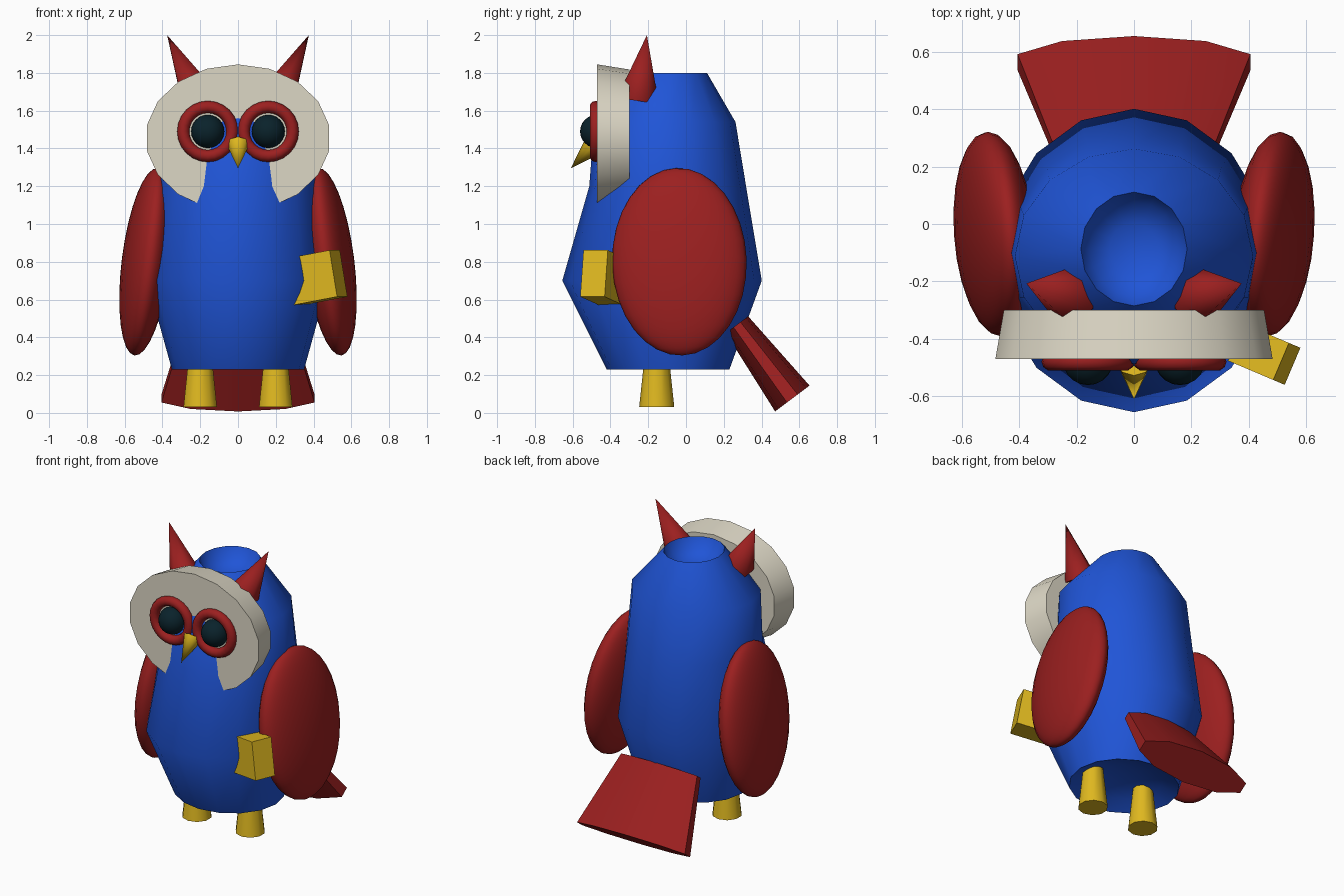
import bpy, bmesh, math
from mathutils import Vector, Matrix

if "Cube" in bpy.data.objects:
    bpy.data.objects.remove(bpy.data.objects["Cube"])


def mat(name, rgb):
    m = bpy.data.materials.new(name)
    m.diffuse_color = (*rgb, 1)
    m.use_nodes = True
    m.node_tree.nodes["Principled BSDF"].inputs["Base Color"].default_value = m.diffuse_color
    return m


BLUE = mat("blue", (0.014, 0.09, 0.68))
RED = mat("red", (0.33, 0.014, 0.014))
YELLOW = mat("yellow", (0.74, 0.48, 0.014))
CREAM = mat("cream", (0.72, 0.68, 0.56))
DARK = mat("dark_teal", (0.003, 0.016, 0.024))


def finish(ob, name, material, angle=35):
    ob.name = name
    ob.data.materials.append(material)
    bpy.ops.object.select_all(action='DESELECT')
    ob.select_set(True)
    bpy.context.view_layer.objects.active = ob
    bpy.ops.object.shade_smooth_by_angle(angle=math.radians(angle))
    return ob


def loft(name, rings, sides, material, matrix=None, angle=35):
    """Rings are (z, centre_y, radius_x, radius_y); a vertex lies on the -y side."""
    bm = bmesh.new()
    loops = []
    for z, cy, rx, ry in rings:
        if rx == 0:
            loops.append([bm.verts.new((0, cy, z))] * sides)
            continue
        loops.append([bm.verts.new((rx * math.sin(2 * math.pi * i / sides),
                                    cy - ry * math.cos(2 * math.pi * i / sides), z))
                      for i in range(sides)])
    for a, b in zip(loops, loops[1:]):
        for i in range(sides):
            j = (i + 1) % sides
            bm.faces.new(list(dict.fromkeys((a[i], a[j], b[j], b[i]))))
    for loop in (loops[0], loops[-1]):
        if loop[0] is not loop[1]:
            bm.faces.new(loop)
    if matrix:
        bm.transform(matrix)
    bmesh.ops.recalc_face_normals(bm, faces=bm.faces)
    me = bpy.data.meshes.new(name)
    bm.to_mesh(me)
    bm.free()
    ob = bpy.data.objects.new(name, me)
    bpy.context.collection.objects.link(ob)
    return finish(ob, name, material, angle)


def along(start, end):
    """Matrix that takes local z to the line from start to end; local x stays sideways."""
    start, z = Vector(start), (Vector(end) - Vector(start)).normalized()
    y = z.cross(Vector((1, 0, 0))).normalized()
    x = y.cross(z)
    return Matrix.Translation(start) @ Matrix((x, y, z)).transposed().to_4x4()


def cone(name, start, end, r0, r1, sides, material, angle=35):
    length = (Vector(end) - Vector(start)).length
    loft(name, [(0, 0, *r0), (length, 0, *r1)], sides, material, along(start, end), angle)


# Body with dished top and bottom
loft("body", [(0.32, -0.10, 0, 0), (0.31, -0.10, 0.13, 0.12), (0.28, -0.10, 0.25, 0.23),
              (0.23, -0.095, 0.35, 0.325), (0.70, -0.127, 0.48, 0.528),
              (1.20, -0.097, 0.43, 0.415), (1.54, -0.112, 0.415, 0.374),
              (1.80, -0.087, 0.185, 0.198), (1.73, -0.087, 0.155, 0.165),
              (1.69, -0.087, 0.085, 0.09), (1.68, -0.087, 0, 0)], 16, BLUE, angle=65)

# Face disc, wider at the front
loft("face_disc", [(0, 0, 0.49, 0.39), (0.17, 0, 0.46, 0.363)], 18, CREAM,
     Matrix.Translation((0, -0.47, 1.455)) @ Matrix.Rotation(math.radians(-90), 4, 'X'))

# Beak
cone("beak", (0, -0.485, 1.42), (0, -0.61, 1.295), (0.06, 0.06), (0, 0), 8, YELLOW, 50)

# Tail: flattened flaring cone
cone("tail", (0, 0.27, 0.467), (0, 0.563, 0.076), (0.30, 0.074), (0.426, 0.114), 10, RED, 65)

for s, side in ((-1, "left"), (1, "right")):
    # Wings
    bpy.ops.mesh.primitive_uv_sphere_add(segments=24, ring_count=16, location=(s * 0.486, -0.035, 0.80),
                                         rotation=(math.radians(2.5), s * math.radians(-7),
                                                   s * math.radians(-4)))
    wing = bpy.context.object
    wing.scale = (0.128, 0.357, 0.5)
    finish(wing, side + "_wing", RED)

    # Eye rims and eyes
    bpy.ops.mesh.primitive_torus_add(major_radius=0.13, minor_radius=0.032, major_segments=24,
                                     minor_segments=10, location=(s * 0.16, -0.479, 1.49),
                                     rotation=(math.radians(90), 0, 0))
    finish(bpy.context.object, side + "_eye_rim", RED, 60)
    bpy.ops.mesh.primitive_uv_sphere_add(segments=20, ring_count=12, radius=0.088,
                                         location=(s * 0.16, -0.473, 1.49))
    finish(bpy.context.object, side + "_eye", DARK)

    # Ear tufts
    cone(side + "_ear", (s * 0.22, -0.25, 1.69), (s * 0.375, -0.207, 2.0),
         (0.1, 0.1), (0, 0), 6, RED, 65)

    # Legs
    cone(side + "_leg", (s * 0.2, -0.155, 0.03), (s * 0.2, -0.155, 0.32),
         (0.093, 0.093), (0.062, 0.062), 10, YELLOW, 40)

# Small tilted box held at the side
bpy.ops.mesh.primitive_cube_add(size=1, location=(0.405, -0.433, 0.714),
                                rotation=(0, math.radians(-10), math.radians(-23)))
box = bpy.context.object
box.scale = (0.28, 0.14, 0.25)
finish(box, "held_box", YELLOW)
